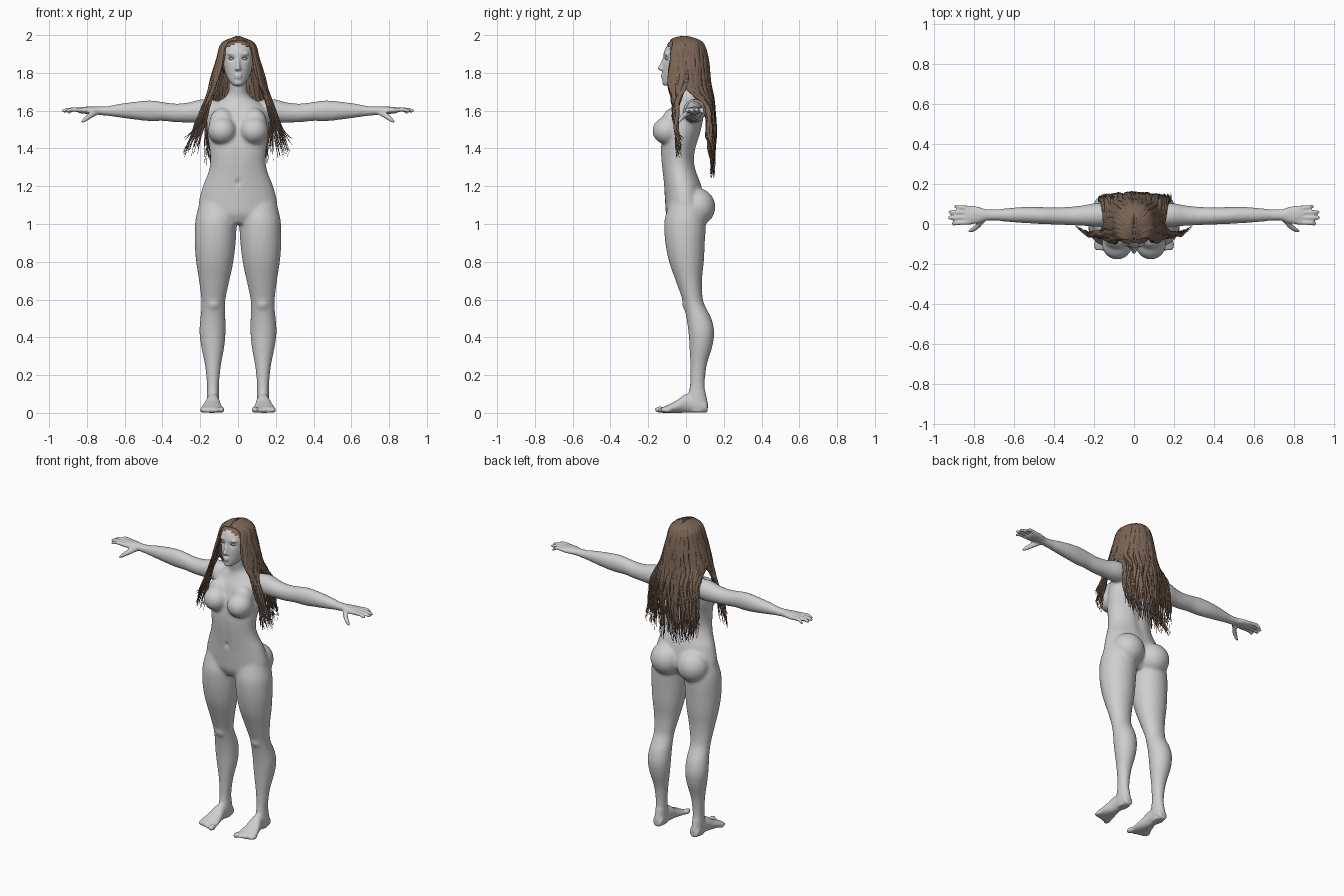
import bpy, bmesh, math, random
from mathutils import Vector, Matrix

random.seed(7)
if "Cube" in bpy.data.objects:
    bpy.data.objects.remove(bpy.data.objects["Cube"])


def material(name, rgb):
    m = bpy.data.materials.new(name)
    m.use_nodes = True
    m.diffuse_color = (*rgb, 1)
    m.node_tree.nodes["Principled BSDF"].inputs["Base Color"].default_value = (*rgb, 1)
    return m


GREY = material("pale_grey", (.62, .62, .62))
BROWN = material("hair_brown", (.2, .13, .09))
X, Y, Z = Vector((1, 0, 0)), Vector((0, 1, 0)), Vector((0, 0, 1))


def finish(bm, name, mat):
    bmesh.ops.recalc_face_normals(bm, faces=bm.faces)
    mesh = bpy.data.meshes.new(name)
    for f in bm.faces:
        f.smooth = True
    bm.to_mesh(mesh)
    bm.free()
    mesh.materials.append(mat)
    ob = bpy.data.objects.new(name, mesh)
    bpy.context.scene.collection.objects.link(ob)
    return ob


def spline(rows, n):
    """Smooth interpolation through rows of any length."""
    out = []
    last = len(rows) - 1
    for i in range(last):
        a, b, c, d = (rows[min(max(i + k, 0), last)] for k in (-1, 0, 1, 2))
        for k in range(n):
            t = k / n
            out.append([q + t / 2 * (r - p + t * (2 * p - 5 * q + 4 * r - s + t * (3 * (q - r) + s - p)))
                        for p, q, r, s in zip(a, b, c, d)])
    return out + [list(rows[-1])]


def tube(bm, rows, side, normal=None, n=4, seg=24):
    """Loft ellipses along rows of (x, y, z, side radius, normal radius)."""
    path = spline(rows, n)
    rings = []
    for i, (x, y, z, a, b) in enumerate(path):
        ahead, behind = path[min(i + 1, len(path) - 1)], path[max(i - 1, 0)]
        tangent = Vector(ahead[:3]) - Vector(behind[:3])
        up = normal or tangent.cross(side).normalized()
        a, b = max(a, .001), max(b, .001)
        rings.append([bm.verts.new(Vector((x, y, z)) + side * a * math.cos(w) + up * b * math.sin(w))
                      for w in (math.tau * k / seg for k in range(seg))])
    for r, q in zip(rings, rings[1:]):
        for k in range(seg):
            j = (k + 1) % seg
            bm.faces.new((r[k], r[j], q[j], q[k]))
    bm.faces.new(rings[0])
    bm.faces.new(rings[-1])


def ball(bm, centre, radii, seg=24):
    bmesh.ops.create_uvsphere(bm, u_segments=seg, v_segments=seg // 2, radius=1,
                              matrix=Matrix.Translation(centre) @ Matrix.Diagonal((*radii, 1)))


def upright(bm, rows, s=1):
    """Loft rows of (z, x min, x max, y front, y back)."""
    tube(bm, [(s * (p + q) / 2, (f + b) / 2, z, (q - p) / 2, (b - f) / 2)
              for z, p, q, f, b in rows], X, Y)


body = bmesh.new()

# Torso and neck: height, half width, front, back
torso = [(1, .09, -.08, .05), (1.05, .18, -.105, .09), (1.1, .21, -.11, .1), (1.2, .187, -.117, .085),
         (1.27, .159, -.125, .06), (1.33, .147, -.132, .047), (1.4, .152, -.135, .055),
         (1.48, .164, -.125, .08), (1.55, .165, -.105, .095), (1.6, .155, -.085, .1),
         (1.64, .12, -.062, .095), (1.67, .072, -.052, .08), (1.7, .051, -.055, .062),
         (1.75, .047, -.06, .05), (1.82, .045, -.04, .05)]
upright(body, [(z, -w, w, f, b) for z, w, f, b in torso])

# Head
head = [(1.732, .022, -.118, -.07), (1.75, .042, -.124, -.02), (1.78, .06, -.124, .03),
        (1.82, .073, -.124, .06), (1.86, .081, -.121, .08), (1.9, .085, -.12, .085),
        (1.94, .078, -.103, .08), (1.97, .056, -.072, .06), (1.985, .025, -.04, .03)]
upright(body, [(z, -w, w, f, b) for z, w, f, b in head])
tube(body, [(0, -.114, 1.885, .008, .008), (0, -.126, 1.85, .009, .011), (0, -.136, 1.822, .013, .014),
            (0, -.128, 1.812, .008, .008)], X, Y, seg=12)
ball(body, (0, -.124, 1.789), (.023, .011, .007))
ball(body, (0, -.122, 1.776), (.02, .012, .008))
ball(body, (0, -.113, 1.748), (.022, .014, .015))

leg = [(1.14, .03, .195, -.08, .07), (1.06, .004, .218, -.105, .1), (1, .006, .228, -.116, .105),
       (.9, .012, .23, -.11, .1), (.8, .024, .222, -.09, .095), (.7, .045, .207, -.055, .085),
       (.6, .066, .195, -.02, .09), (.55, .068, .195, -.008, .11), (.5, .066, .2, .002, .135),
       (.43, .065, .205, .012, .15), (.35, .072, .195, .018, .14), (.25, .09, .175, .022, .11),
       (.15, .1, .165, .02, .1), (.09, .1, .165, .01, .108), (.04, .099, .166, .004, .117),
       (.004, .104, .16, .015, .11)]
# Foot: y, centre x, half width, height
foot = [(.115, .132, .022, .04), (.1, .132, .032, .07), (.05, .132, .033, .095), (0, .133, .037, .1),
        (-.05, .137, .05, .066), (-.1, .139, .061, .04), (-.13, .139, .058, .028)]
# Arm: x, y, z, depth radius, height radius
arm = [(.1, .045, 1.6, .045, .05), (.15, .045, 1.6, .058, .062), (.2, .045, 1.597, .059, .063),
       (.26, .042, 1.59, .051, .054), (.33, .04, 1.588, .046, .05), (.4, .04, 1.596, .043, .051),
       (.46, .042, 1.599, .043, .056), (.53, .045, 1.6, .042, .05), (.62, .045, 1.6, .036, .038),
       (.7, .045, 1.598, .028, .025), (.74, .045, 1.6, .029, .022), (.78, .045, 1.602, .042, .02),
       (.82, .045, 1.602, .047, .018), (.845, .046, 1.602, .043, .014)]
# Finger: root y, tip x, tip y, tip z
fingers = [(.009, .912, .002, 1.598), (.033, .932, .031, 1.6), (.057, .928, .06, 1.598),
           (.08, .902, .087, 1.592)]

for s in (1, -1):
    upright(body, leg, s)
    tube(body, [(s * x, y, h / 2, w, h / 2) for y, x, w, h in foot], X, Z)
    for k in range(5):
        big = k == 0
        ball(body, (s * (.096 + .023 * k - .006 * big), -.137 + .009 * k, .017 if big else .013),
             (.018 if big else .012, .03 if big else .024, .017 if big else .013), 16)
    ball(body, (s * .13, .008, .58), (.038, .03, .04))
    ball(body, (s * .095, .06, 1.09), (.1, .096, .1))
    ball(body, (s * .084, -.1, 1.494), (.077, .079, .073))
    ball(body, (s * .085, -.07, 1.535), (.068, .06, .08))
    tube(body, [(s * x, *rest) for x, *rest in arm], Y, Z)
    for root, tip, ty, tz in fingers:
        tube(body, [(s * .81, root, 1.602, .012, .012), (s * (.84 + tip) / 2, (root + ty) / 2, 1.606, .0115, .0115),
                    (s * (tip - .01), ty, tz, .01, .01), (s * tip, ty, tz, .005, .005)], Y, Z, seg=12)
    tube(body, [(s * .745, .03, 1.594, .017, .016), (s * .78, -.008, 1.575, .016, .016),
                (s * .81, -.03, 1.553, .012, .012), (s * .828, -.036, 1.538, .006, .006)], Y, seg=12)
    ball(body, (s * .01, -.126, 1.819), (.009, .011, .008), 12)
    ball(body, (s * .034, -.104, 1.902), (.026, .012, .008), 16)

# Fuse the parts into one skin
skin = finish(body, "body", GREY)
mod = skin.modifiers.new("fuse", "REMESH")
mod.mode = "VOXEL"
mod.voxel_size = .0064
bpy.context.view_layer.update()
bm = bmesh.new()
bm.from_object(skin, bpy.context.evaluated_depsgraph_get())
skin.modifiers.clear()


def relax(verts, times):
    for _ in range(times):
        bmesh.ops.smooth_vert(bm, verts=verts, factor=.5, use_axis_x=True, use_axis_y=True, use_axis_z=True)


relax(bm.verts[:], 2)
relax([v for v in bm.verts if abs(v.co.x) < .7 and .11 < v.co.z < 1.7], 12)

# Eye sockets, navel, spine groove and chest line: centre, spread, push along y
dents = [((.034, -.113, 1.877), (.014, .03, .011), .011), ((-.034, -.113, 1.877), (.014, .03, .011), .011),
         ((0, -.12, 1.22), (.008, .03, .012), .009), ((0, .07, 1.43), (.022, .05, .15), -.012),
         ((0, -.13, 1.35), (.015, .03, .1), .004)]
for v in bm.verts:
    push = 0
    for centre, spread, amount in dents:
        d = sum(((p - c) / r) ** 2 for p, c, r in zip(v.co, centre, spread))
        if d < 9:
            push += amount * math.exp(-d / 2)
    v.co.y += push
for f in bm.faces:
    f.smooth = True
    f.material_index = 0
bm.to_mesh(skin.data)
bm.free()

# Eyes and lashes
for s, label in ((1, "left"), (-1, "right")):
    bm = bmesh.new()
    ball(bm, (s * .034, -.095, 1.877), (.015, .014, .011), 16)
    finish(bm, label + "_eye", GREY)
    bm = bmesh.new()
    tube(bm, [(s * .019, -.107, 1.876, .0012, .0012), (s * .034, -.111, 1.881, .002, .002),
              (s * .05, -.102, 1.876, .0012, .0012)], Z, seg=6)
    finish(bm, label + "_lash", BROWN)

# Hair cap, open over the face
bm = bmesh.new()
ball(bm, (0, -.01, 1.88), (.1, .12, .112), 48)
open_face = [v for v in bm.verts if v.co.y < -.05 and v.co.z < 1.955 - .5 * abs(v.co.x) or v.co.z < 1.8]
bmesh.ops.delete(bm, geom=open_face, context="VERTS")
finish(bm, "hair_cap", BROWN)

# Hair locks: swept from the parting, over the skull, then down back or front
hair = bmesh.new()


def lock(angle, width, depth, drop):
    s, c = math.sin(angle), math.cos(angle)
    sign = 1 if s > 0 else -1
    jig = random.uniform(-.02, .02)
    part = .04 - .12 * abs(angle) / 2.2
    top = 1.881 + .112 * math.sqrt(1 - ((part + .01) / .12) ** 2)
    rings = [(1.955, .081, .097), (1.87, .107, .122), (1.74, .145, .137)]
    pts = [(sign * .006, part, top)] + [(s * rx * depth, -.01 + c * ry * depth, z) for z, rx, ry in rings]
    if abs(angle) > 1.5:
        pts += [(sign * (.172 + jig), -.055 + jig / 3, 1.62), (sign * (.212 + 1.4 * jig), -.05, 1.5),
                (sign * (.25 + 2 * jig), -.035 + jig, 1.37 + drop)]
    else:
        pts += [(s * .16 + jig / 2, (.148 - .04 * s * s) * depth, 1.62),
                (s * .168 + jig, (.155 - .03 * s * s) * depth, 1.46),
                (s * .165 + 1.3 * jig, .14 + jig / 2, 1.25 + .08 * s * s + drop)]
    widths = (.5, .9, 1.1, 1, .8, .5, .06)
    rows = spline([(*p, width * w, .4 * width * w) for p, w in zip(pts, widths)], 5)
    phase = random.uniform(0, math.tau)
    across = Vector((c, -s, 0))
    for i, r in enumerate(rows):
        sway = .007 * min(1, i / 20) * math.sin(i * .9 + phase)
        r[0] += across.x * sway
        r[1] += across.y * sway
    tube(hair, rows, across, n=1, seg=8)


COUNT = 64
for layer, depth in enumerate((1.02, .94)):
    for k in range(COUNT):
        angle = -2.17 + 4.34 * (k + layer / 2) / COUNT
        lock(angle, .0155, depth + random.uniform(-.02, .02), random.uniform(-.01, .1))
# Thin stray strands
for k in range(70):
    lock(random.uniform(-2.17, 2.17), .006, random.uniform(.95, 1.06), random.uniform(-.02, .06))
finish(hair, "hair_locks", BROWN)
